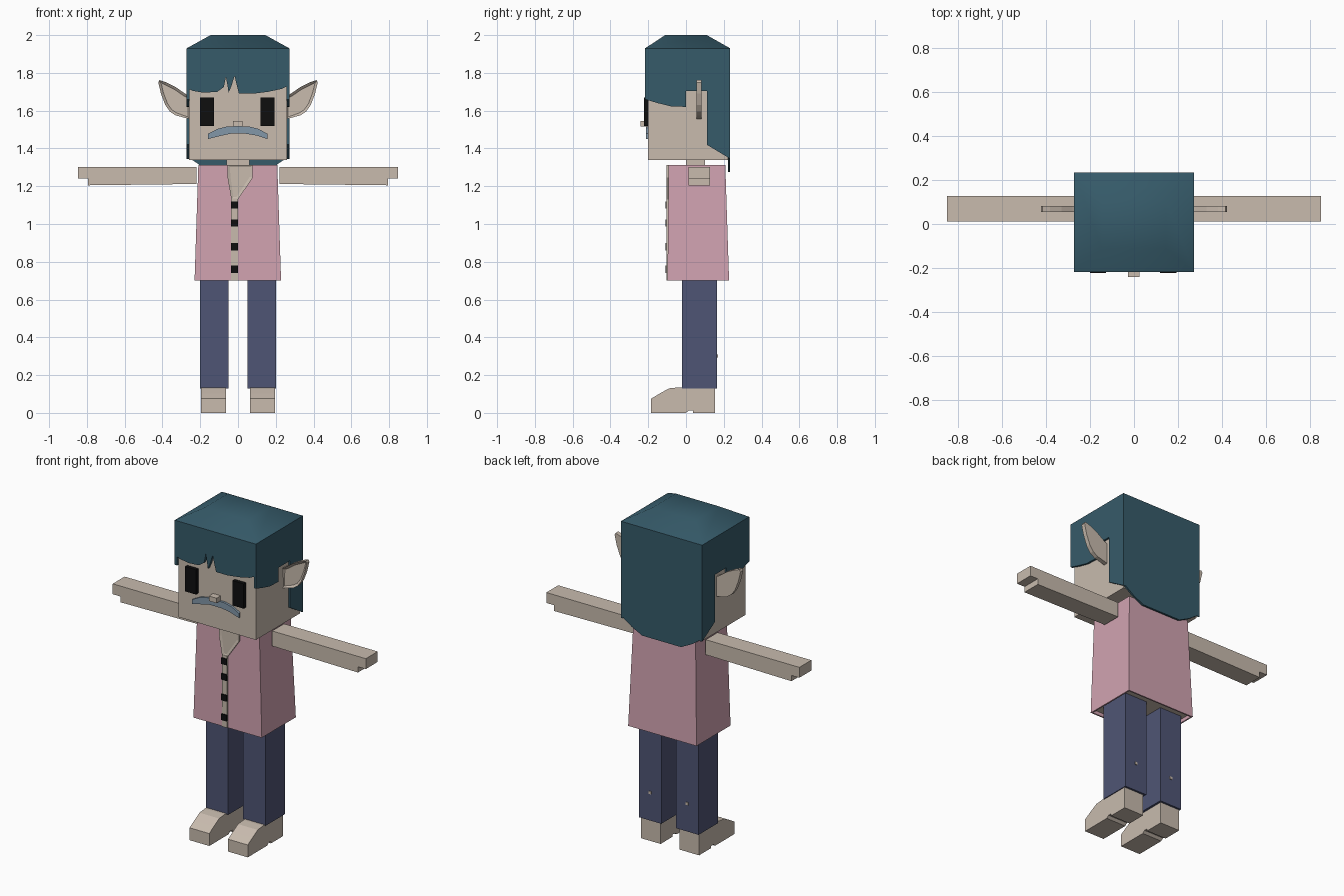
import bpy, bmesh

cube = bpy.data.objects.get("Cube")
if cube:
    bpy.data.objects.remove(cube, do_unlink=True)


def material(name, rgb):
    col = [(c / 255 / 12.92 if c < 11 else ((c / 255 + 0.055) / 1.055) ** 2.4) for c in rgb] + [1]
    m = bpy.data.materials.new(name)
    m.use_nodes = True
    m.diffuse_color = col
    bsdf = m.node_tree.nodes["Principled BSDF"]
    bsdf.inputs["Base Color"].default_value = col
    bsdf.inputs["Roughness"].default_value = 0.8
    return m


SKIN = material("skin", (200, 187, 174))
HAIR = material("teal hair", (54, 91, 106))
SHIRT = material("pink shirt", (209, 163, 177))
JEANS = material("navy jeans", (79, 85, 117))
BLACK = material("black", (14, 14, 15))
GREY = material("moustache blue", (130, 151, 169))


def finish(name, bm, *mats):
    bmesh.ops.recalc_face_normals(bm, faces=bm.faces)
    me = bpy.data.meshes.new(name)
    bm.to_mesh(me)
    bm.free()
    for m in mats:
        me.materials.append(m)
    ob = bpy.data.objects.new(name, me)
    bpy.context.collection.objects.link(ob)
    return ob


def prism(name, pts, axis, a, b, mat, recess=None):
    """Extrude a 2D outline along x (pts are y, z) or y (pts are x, z)."""
    def place(p, d):
        return (d, p[0], p[1]) if axis == "x" else (p[0], d, p[1])
    bm = bmesh.new()
    near = [bm.verts.new(place(p, a)) for p in pts]
    far = [bm.verts.new(place(p, b)) for p in pts]
    front = bm.faces.new(near)
    bm.faces.new(far[::-1])
    for i in range(len(pts)):
        j = (i + 1) % len(pts)
        bm.faces.new((near[i], near[j], far[j], far[i]))
    bmesh.ops.recalc_face_normals(bm, faces=bm.faces)
    if recess:
        bmesh.ops.inset_region(bm, faces=[front], thickness=recess[0], depth=-recess[1])
    return finish(name, bm, mat)


def tapered(name, low, high, mat, extra=None):
    """Box between two rectangles, each given as x0, x1, y0, y1, z."""
    bm = bmesh.new()
    rings = []
    for x0, x1, y0, y1, z in (low, high):
        rings.append([bm.verts.new(p) for p in ((x0, y0, z), (x1, y0, z), (x1, y1, z), (x0, y1, z))])
    bottom = bm.faces.new(rings[0][::-1])
    bm.faces.new(rings[1])
    for i in range(4):
        j = (i + 1) % 4
        bm.faces.new((rings[0][i], rings[0][j], rings[1][j], rings[1][i]))
    if extra:  # hollow underside with the second colour
        bmesh.ops.recalc_face_normals(bm, faces=bm.faces)
        bmesh.ops.inset_region(bm, faces=[bottom], thickness=0.012, depth=0)
        bmesh.ops.inset_region(bm, faces=[bottom], thickness=0.002, depth=-0.02)
        bottom.material_index = 1
        return finish(name, bm, mat, extra)
    return finish(name, bm, mat)


def box(name, x0, x1, y0, y1, z0, z1, mat):
    x0, x1 = sorted((x0, x1))
    return tapered(name, (x0, x1, y0, y1, z0), (x0, x1, y0, y1, z1), mat)


# Head and neck
box("head", -0.26, 0.26, -0.2, 0.222, 1.34, 1.92, SKIN)
box("neck", -0.06, 0.06, 0.0, 0.1, 1.29, 1.35, SKIN)
box("nose", -0.027, 0.024, -0.24, -0.195, 1.515, 1.545, SKIN)

# Hair: rounded crown, fringe, sides and back
crown = tapered("hair_crown", (-0.272, 0.272, -0.217, 0.234, 1.93),
                (-0.145, 0.145, -0.11, 0.11, 2.0), HAIR)
for poly in crown.data.polygons:
    poly.use_smooth = poly.normal.z > 0.1
fringe = [(-0.272, 1.93), (-0.272, 1.72), (-0.24, 1.705), (-0.18, 1.695), (-0.11, 1.7),
          (-0.075, 1.725), (-0.064, 1.78), (-0.055, 1.73), (-0.05, 1.695), (-0.035, 1.73),
          (-0.018, 1.785), (-0.008, 1.74), (0.005, 1.69), (0.08, 1.69), (0.16, 1.7),
          (0.23, 1.715), (0.272, 1.735), (0.272, 1.93)]
prism("hair_fringe", fringe, "y", -0.217, -0.198, HAIR)
back = [(-0.272, 1.93), (-0.272, 1.36), (-0.2, 1.31), (-0.13, 1.275), (0.13, 1.275),
        (0.2, 1.31), (0.272, 1.36), (0.272, 1.93)]
prism("hair_back", back, "y", 0.222, 0.234, HAIR)
side = [(-0.217, 1.93), (-0.217, 1.66), (-0.15, 1.64), (-0.08, 1.623), (0.0, 1.62), (0.0, 1.705),
        (0.11, 1.705), (0.11, 1.42), (0.234, 1.345), (0.234, 1.93)]

# Face
for cx, label in ((0.156, "left"), (-0.163, "right")):
    box(label + "_eye", cx - 0.037, cx + 0.037, -0.222, -0.198, 1.52, 1.67, BLACK)
moustache = [(-0.158, 1.45), (-0.158, 1.478), (-0.11, 1.503), (-0.06, 1.516), (0.06, 1.516),
             (0.11, 1.503), (0.155, 1.478), (0.155, 1.45), (0.1, 1.468), (0.04, 1.478),
             (-0.04, 1.478), (-0.1, 1.465)]
prism("moustache", moustache, "y", -0.213, -0.198, GREY)

# Shirt with neckline, placket and buttons
tapered("shirt", (-0.23, 0.228, -0.098, 0.228, 0.7), (-0.21, 0.208, -0.092, 0.208, 1.312), SHIRT, SKIN)
collar = [(-0.055, 1.312), (-0.055, 1.245), (-0.035, 1.13), (0.0, 1.13), (0.078, 1.245), (0.078, 1.312)]
prism("neckline", collar, "y", -0.103, -0.09, SKIN, (0.016, 0.005))
box("placket", -0.036, 0.0, -0.103, -0.09, 0.7, 1.135, SKIN)
for i, z in enumerate((1.1, 1.005, 0.88, 0.76)):
    box("button_%d" % (i + 1), -0.036, 0.0, -0.109, -0.1, z - 0.019, z + 0.019, BLACK)

# Paired parts
ear = [(0.255, 1.675), (0.28, 1.69), (0.33, 1.725), (0.38, 1.75), (0.415, 1.762), (0.422, 1.75),
       (0.408, 1.69), (0.385, 1.63), (0.36, 1.595), (0.33, 1.575), (0.255, 1.555)]
hand = [(0.22, 1.212), (0.795, 1.205), (0.795, 1.24), (0.848, 1.24), (0.848, 1.303), (0.22, 1.303)]
shoe = [(-0.185, 0.0), (0.0, 0.0), (0.015, 0.013), (0.037, 0.013), (0.037, 0.0), (0.153, 0.0),
        (0.153, 0.132), (-0.04, 0.135), (-0.09, 0.13), (-0.14, 0.102), (-0.185, 0.075)]
for s, label in ((1, "left"), (-1, "right")):
    prism(label + "_hair_side", side, "x", s * 0.272, s * 0.258, HAIR)
    prism(label + "_ear", [(s * x, z) for x, z in ear], "y", 0.055, 0.081, SKIN, (0.014, 0.012))
    prism(label + "_arm", [(s * x, z) for x, z in hand], "y", 0.012, 0.126, SKIN)
    box(label + "_leg", s * 0.05, s * 0.2, -0.022, 0.165, 0.13, 0.74, JEANS)
    box(label + "_leg_stud", s * 0.117, s * 0.133, 0.16, 0.17, 0.292, 0.308, SKIN)
    prism(label + "_shoe", shoe, "x", s * 0.063, s * 0.195, SKIN)
